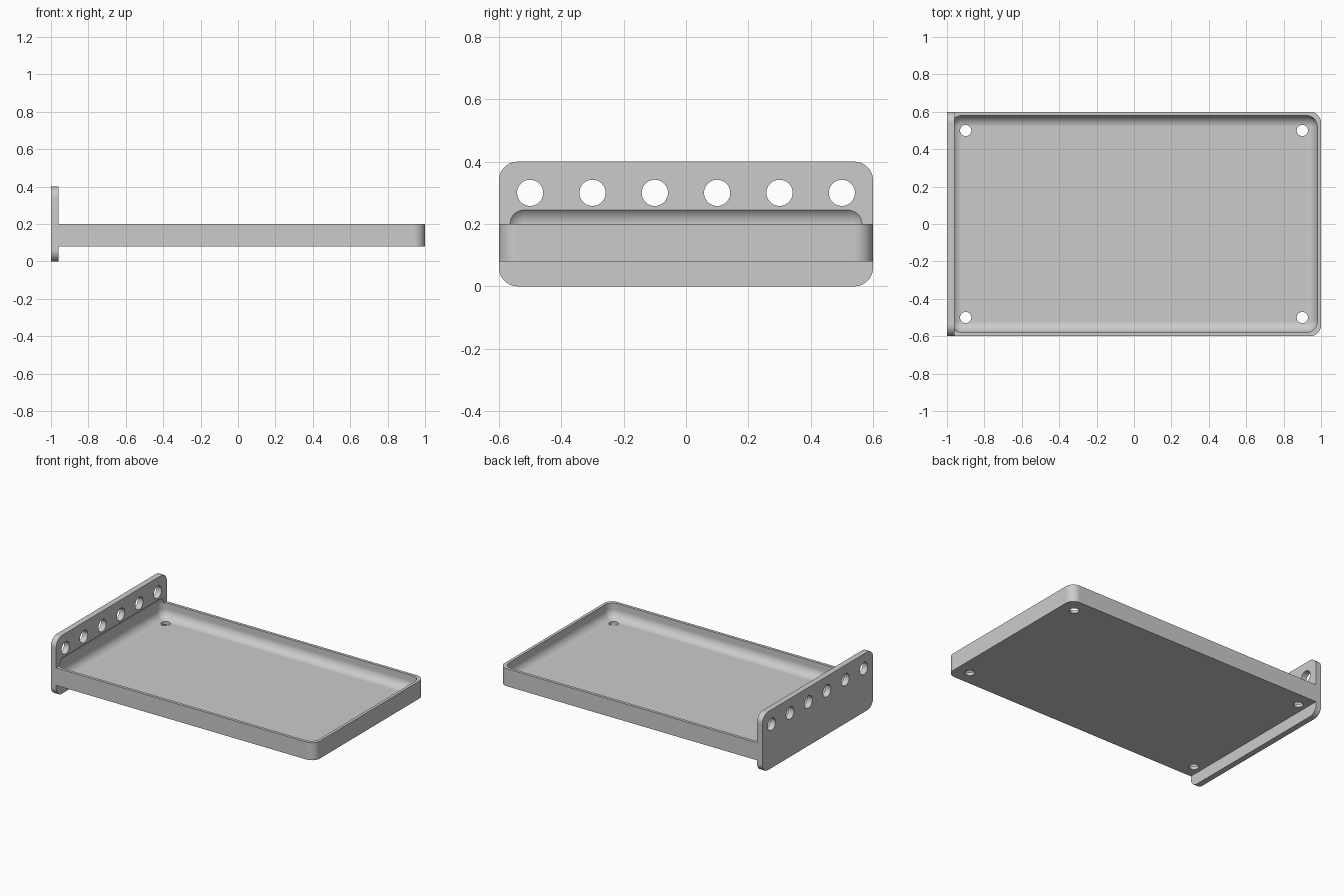
import bpy, bmesh, math
from mathutils import Matrix, Vector

cube = bpy.data.objects.get("Cube")
if cube:
    bpy.data.objects.remove(cube, do_unlink=True)

grey = bpy.data.materials.new("plain grey")
grey.use_nodes = True
COLOUR = (0.6, 0.6, 0.6, 1)
grey.diffuse_color = COLOUR
grey.node_tree.nodes["Principled BSDF"].inputs["Base Color"].default_value = COLOUR

RADIUS = 0.06


def finish(name, bm):
    mesh = bpy.data.meshes.new(name)
    bm.to_mesh(mesh)
    bm.free()
    mesh.materials.append(grey)
    obj = bpy.data.objects.new(name, mesh)
    bpy.context.collection.objects.link(obj)
    return obj


def rounded_box(name, low, high, rounds):
    """Box whose edges chosen by the rule 'rounds(edge)' get a fillet."""
    low, high = Vector(low), Vector(high)
    bm = bmesh.new()
    bmesh.ops.create_cube(bm, size=1)
    for v in bm.verts:
        v.co = (low + high) / 2 + v.co * (high - low)
    bmesh.ops.bevel(bm, geom=[e for e in bm.edges if rounds(e)], offset=RADIUS,
                    segments=10, profile=0.5, affect='EDGES')
    return finish(name, bm)


def drills(name, centres, radius, depth, rotation):
    """Row of cylinders used to cut round holes."""
    bm = bmesh.new()
    for c in centres:
        bmesh.ops.create_cone(bm, cap_ends=True, segments=40, radius1=radius, radius2=radius,
                              depth=depth, matrix=Matrix.Translation(c) @ rotation)
    return finish(name, bm)


def along(edge, axis):
    a, b = edge.verts
    return abs(a.co[axis] - b.co[axis]) > 0.001


def combine(target, tool, operation):
    mod = target.modifiers.new(tool.name, 'BOOLEAN')
    mod.operation, mod.solver, mod.object = operation, 'EXACT', tool
    bpy.context.view_layer.objects.active = target
    bpy.ops.object.modifier_apply(modifier=mod.name)
    bpy.data.objects.remove(tool, do_unlink=True)


# Tray body, rounded at its free end
tray = rounded_box("tray_with_end_plate", (-0.98, -0.6, 0.08), (1, 0.6, 0.2),
                   lambda e: along(e, 2) and e.verts[0].co.x > 0)

# Upright end plate with rounded corners
plate = rounded_box("end_plate", (-1, -0.6, 0), (-0.96, 0.6, 0.4), lambda e: along(e, 0))
combine(tray, plate, 'UNION')

# Fully filleted hollow that also scoops into the end plate
hollow = rounded_box("hollow", (-0.98, -0.58, 0.1), (0.98, 0.58, 0.26), lambda e: True)
combine(tray, hollow, 'DIFFERENCE')

# Mounting holes in the floor
floor_holes = drills("floor_holes", [(x, y, 0.1) for x in (-0.9, 0.9) for y in (-0.5, 0.5)],
                     0.03, 0.12, Matrix())
combine(tray, floor_holes, 'DIFFERENCE')

# Row of holes along the end plate
plate_holes = drills("plate_holes", [(-0.98, -0.5 + 0.2 * i, 0.3) for i in range(6)],
                     0.042, 0.2, Matrix.Rotation(math.pi / 2, 4, 'Y'))
combine(tray, plate_holes, 'DIFFERENCE')

# Smooth fillets, crisp edges and flat large faces
bpy.ops.object.select_all(action='DESELECT')
tray.select_set(True)
bpy.context.view_layer.objects.active = tray
bpy.ops.object.shade_smooth_by_angle(angle=math.radians(30))
weighted = tray.modifiers.new("flat_faces", 'WEIGHTED_NORMAL')
weighted.keep_sharp = True
